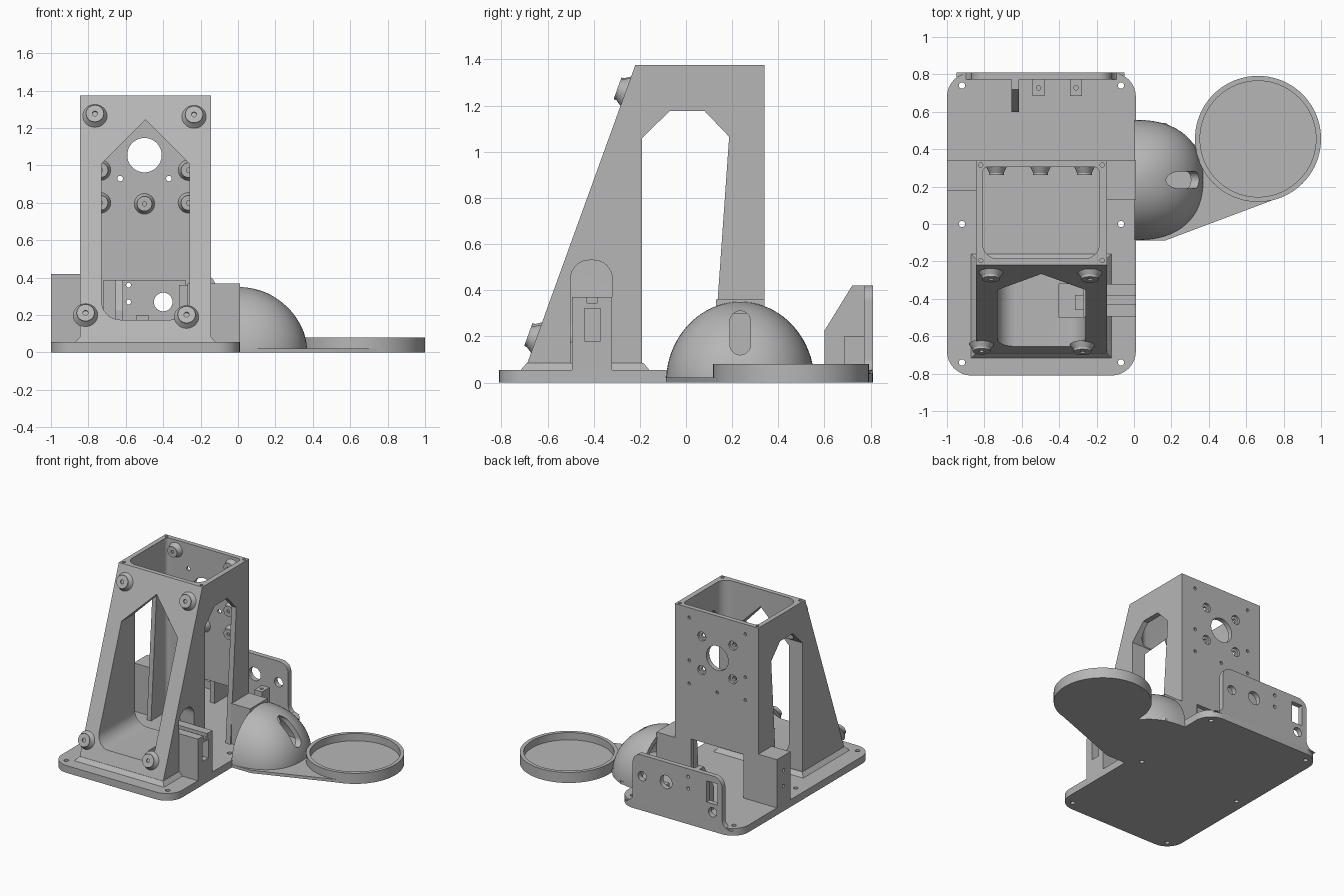
import bpy, bmesh, math
from mathutils import Vector

if "Cube" in bpy.data.objects:
    bpy.data.objects.remove(bpy.data.objects["Cube"])

grey = bpy.data.materials.new("light grey plastic")
grey.use_nodes = True
grey.diffuse_color = (0.47, 0.47, 0.47, 1)
grey.node_tree.nodes["Principled BSDF"].inputs["Base Color"].default_value = (0.47, 0.47, 0.47, 1)


def finish(name, bm):
    bmesh.ops.recalc_face_normals(bm, faces=bm.faces)
    mesh = bpy.data.meshes.new(name)
    bm.to_mesh(mesh)
    bm.free()
    mesh.materials.append(grey)
    ob = bpy.data.objects.new(name, mesh)
    bpy.context.scene.collection.objects.link(ob)
    return ob


def prism(name, pts, axis, a, b):
    """Extrude a 2D outline along an axis from a to b."""
    place = {"x": lambda u, v, w: (w, u, v),
             "y": lambda u, v, w: (u, w, v),
             "z": lambda u, v, w: (u, v, w)}[axis]
    bm = bmesh.new()
    low = [bm.verts.new(place(u, v, a)) for u, v in pts]
    top = [bm.verts.new(place(u, v, b)) for u, v in pts]
    bm.faces.new(low)
    bm.faces.new(top)
    n = len(pts)
    for i in range(n):
        j = (i + 1) % n
        bm.faces.new((low[i], low[j], top[j], top[i]))
    return finish(name, bm)


def rounded(pts, radii, steps=8):
    """Round the corners of an outline."""
    out = []
    n = len(pts)
    for i, r in enumerate(radii):
        p = Vector(pts[i])
        if not r:
            out.append(p)
            continue
        a = p + (Vector(pts[i - 1]) - p).normalized() * r
        b = p + (Vector(pts[(i + 1) % n]) - p).normalized() * r
        w = math.sqrt(0.5)
        for k in range(steps + 1):
            t = k / steps
            q = ((1 - t) ** 2, 2 * w * t * (1 - t), t * t)
            out.append((a * q[0] + p * q[1] + b * q[2]) / sum(q))
    return out


def rect(x0, x1, y0, y1):
    return [(x0, y0), (x1, y0), (x1, y1), (x0, y1)]


def box(name, x, y, z):
    return prism(name, rect(*x, *y), "z", *z)


def cyl(name, start, direction, length, r1, r2=None, seg=32):
    d = Vector(direction).normalized()
    bm = bmesh.new()
    bmesh.ops.create_cone(bm, cap_ends=True, segments=seg, radius1=r1,
                          radius2=r1 if r2 is None else r2, depth=length)
    bmesh.ops.translate(bm, verts=bm.verts, vec=(0, 0, length / 2))
    bmesh.ops.transform(bm, verts=bm.verts, matrix=d.to_track_quat("Z", "Y").to_matrix().to_4x4())
    bmesh.ops.translate(bm, verts=bm.verts, vec=start)
    return finish(name, bm)


def cut(ob, *cutters):
    bpy.context.view_layer.objects.active = ob
    for c in cutters:
        mod = ob.modifiers.new("cut", "BOOLEAN")
        mod.operation, mod.solver, mod.object = "DIFFERENCE", "EXACT", c
        bpy.ops.object.modifier_apply(modifier=mod.name)
        bpy.data.objects.remove(c)


# Base plate with screw holes
base = prism("base_plate", rounded(rect(-1, 0.01, -0.81, 0.81), [0.13] * 4), "z", 0, 0.055)
cut(base, *[cyl("hole", (x, y, -0.1), (0, 0, 1), 0.3, 0.017, seg=16)
            for x in (-0.92, -0.07) for y in (-0.74, 0, 0.74)])

# Tower: slanted front block, thin side walls and back wall
tower = prism("tower", [(-0.7, 0.05), (0.34, 0.05), (0.34, 1.375), (-0.22, 1.375)], "x", -0.845, -0.145)
cavity = prism("cavity", rounded(rect(-0.81, -0.185, -0.185, 0.305), [0.08, 0.08, 0.03, 0.03]), "z", -0.1, 1.6)
side_window = prism("side_window", [(-0.19, -0.1), (0.105, -0.1), (0.187, 1.065), (0.08, 1.177),
                                    (-0.07, 1.177), (-0.19, 1.06)], "x", -1.2, 0.2)
front_window = prism("front_window", rounded(
    [(-0.73, 0.175), (-0.26, 0.175), (-0.26, 1.01), (-0.495, 1.245), (-0.73, 1.01)],
    [0.1, 0.1, 0, 0, 0]), "y", -1, 0.1)
arch = prism("arch", rounded(rect(-0.5, -0.32, -0.1, 0.53), [0, 0, 0.08, 0.08]), "x", -0.4, 0.2)
back_gap = box("back_gap", (-0.72, -0.28), (0.2, 0.5), (-0.1, 0.385))
bore = cyl("bore", (-0.5, 0.2, 1.055), (0, 1, 0), 0.4, 0.092, seg=48)
cut(tower, cavity, side_window, front_window, arch, back_gap, bore)
for x in (-0.63, -0.37):
    for z in (0.93, 1.185):
        cut(tower, cyl("hole", (x, 0.2, z), (0, 1, 0), 0.3, 0.015, seg=16),
            cyl("sink", (x, 0.322, z), (0, 1, 0), 0.1, 0.034, seg=24))
for x in (-0.82, -0.17):
    for y in (-0.195, 0.315):
        cut(tower, cyl("rim_hole", (x, y, 1.32), (0, 0, 1), 0.2, 0.012, seg=12))

# Flared skirt where the front block meets the base
bm = bmesh.new()
bmesh.ops.create_cube(bm, size=1)
for v in bm.verts:
    flare = 0.03 if v.co.z < 0 else 0
    v.co = (-0.495 + v.co.x * 2 * (0.35 + flare),
            -0.69 - flare if v.co.y < 0 else -0.185 + flare, 0.05 if v.co.z < 0 else 0.085)
finish("tower_skirt", bm)


def boss(name, p, d, r, h):
    """Flared screw boss with a centre hole."""
    p, d = Vector(p), Vector(d).normalized()
    ob = cyl(name, p - d * 0.004, d, h, r * 1.35, r * 0.95)
    collar = cyl(name + "_collar", p + d * (h - 0.006), d, 0.014, r * 0.95)
    cut(collar, cyl("hole", p + d * (h - 0.002), d, 0.1, r * 0.28, seg=16))
    return ob


# Bosses on the slanted front
slope = 0.48 / 1.325
for x, z in ((-0.765, 1.265), (-0.235, 1.26), (-0.815, 0.2), (-0.275, 0.19)):
    boss("front_boss", (x, -0.7 + (z - 0.05) * slope, z), (0, -1, slope), 0.05, 0.03)

# Bosses inside the back wall, with pin holes behind
spots = [(s * 0.235, z) for s in (-1, 1) for z in (0.8, 0.975, 1.3)] + [(0, 0.795)]
for dx, z in spots:
    boss("inner_boss", (-0.5 + dx, 0.305, z), (0, -1, 0), 0.042, 0.035)
    cut(tower, cyl("pin_hole", (-0.5 + dx, 0.325, z), (0, 1, 0), 0.1, 0.012, seg=12))

# Blocks either side of the tower
side_block = box("right_side_block", (-1, -0.84), (0.18, 0.34), (0.05, 0.42))
for z in (0.19, 0.31):
    cut(side_block, cyl("hole", (-0.97, 0.26, z), (-1, 0, 0), 0.1, 0.013, seg=12))
box("left_side_block", (-0.15, 0.01), (0.13, 0.34), (0.05, 0.36))

# Connector housing through the arch
housing = box("connector_housing", (-0.27, 0.01), (-0.495, -0.32), (0.05, 0.37))
cut(housing, box("socket", (-0.2, 0.1), (-0.44, -0.37), (0.18, 0.32)),
    box("groove", (-0.24, 0.1), (-0.43, -0.385), (0.345, 0.5)))
box("housing_tail", (-0.315, -0.26), (-0.46, -0.38), (0.05, 0.36))

# Rear panel with ports
panel = prism("rear_panel", rounded(
    [(-0.95, 0.04), (-0.05, 0.04), (-0.12, 0.055), (-0.12, 0.42), (-0.87, 0.42), (-0.87, 0.055)],
    [0, 0, 0.05, 0.07, 0.07, 0.05]), "y", 0.772, 0.81)
for x, z, r in ((-0.2, 0.26, 0.035), (-0.4, 0.27, 0.05), (-0.585, 0.36, 0.013),
                (-0.585, 0.27, 0.013), (-0.79, 0.145, 0.035)):
    cut(panel, cyl("port", (x, 0.6, z), (0, 1, 0), 0.4, r))
cut(panel, box("port", (-0.83, -0.74), (0.6, 1), (0.21, 0.37)))
prism("panel_gusset", [(0.6, 0.05), (0.775, 0.05), (0.775, 0.42), (0.72, 0.42), (0.6, 0.225)],
      "x", -0.655, -0.615)
for x in (-0.51, -0.31):
    post = box("mount_post", (x - 0.032, x + 0.032), (0.685, 0.775), (0.05, 0.2))
    cut(post, cyl("hole", (x, 0.728, 0.1), (0, 0, 1), 0.2, 0.012, seg=12))


def dome(name, rx, ry, rz, z0, rings=20, seg=64):
    """Squarish half ellipsoid."""
    bm = bmesh.new()
    loops = []
    for i in range(rings):
        a = math.pi / 2 * i / rings
        loop = []
        for k in range(seg):
            t = math.tau * k / seg
            c, s = math.cos(t), math.sin(t)
            loop.append(bm.verts.new((rx * math.cos(a) * math.copysign(abs(c) ** 0.85, c),
                                      0.235 + ry * math.cos(a) * math.copysign(abs(s) ** 0.85, s),
                                      z0 + rz * math.sin(a))))
        loops.append(loop)
    pole = bm.verts.new((0, 0.235, z0 + rz))
    bm.faces.new(loops[0])
    for lo, hi in zip(loops, loops[1:]):
        for k in range(seg):
            j = (k + 1) % seg
            bm.faces.new((lo[k], lo[j], hi[j], hi[k]))
    for k in range(seg):
        bm.faces.new((loops[-1][k], loops[-1][(k + 1) % seg], pole))
    return finish(name, bm)


# Hollow half dome with a slot
shell = dome("dome_shell", 0.37, 0.322, 0.35, 0)
slot = prism("slot", rounded(rect(0.19, 0.28, 0.12, 0.31), [0.045] * 4), "x", 0.1, 0.6)
cut(shell, dome("hollow", 0.335, 0.29, 0.335, -0.02),
    box("half", (-1, 0.004), (-1, 1), (-1, 1)), slot)

# Arm and round tray
prism("tray_arm", [(0, -0.087), (0.17, -0.087), (0.77, 0.138), (0.66, 0.455), (0.33, 0.42),
                   (0.17, 0.54), (0, 0.54)], "z", 0, 0.022)
tray = cyl("round_tray", (0.663, 0.455, 0), (0, 0, 1), 0.08, 0.337, seg=96)
cut(tray, cyl("tray_hollow", (0.663, 0.455, 0.025), (0, 0, 1), 0.2, 0.31, seg=96))

# Smooth curved faces, keep edges sharp
bpy.ops.object.select_all(action="DESELECT")
for ob in bpy.context.scene.objects:
    if ob.type == "MESH":
        ob.select_set(True)
        bpy.context.view_layer.objects.active = ob
bpy.ops.object.shade_smooth_by_angle(angle=math.radians(30))
